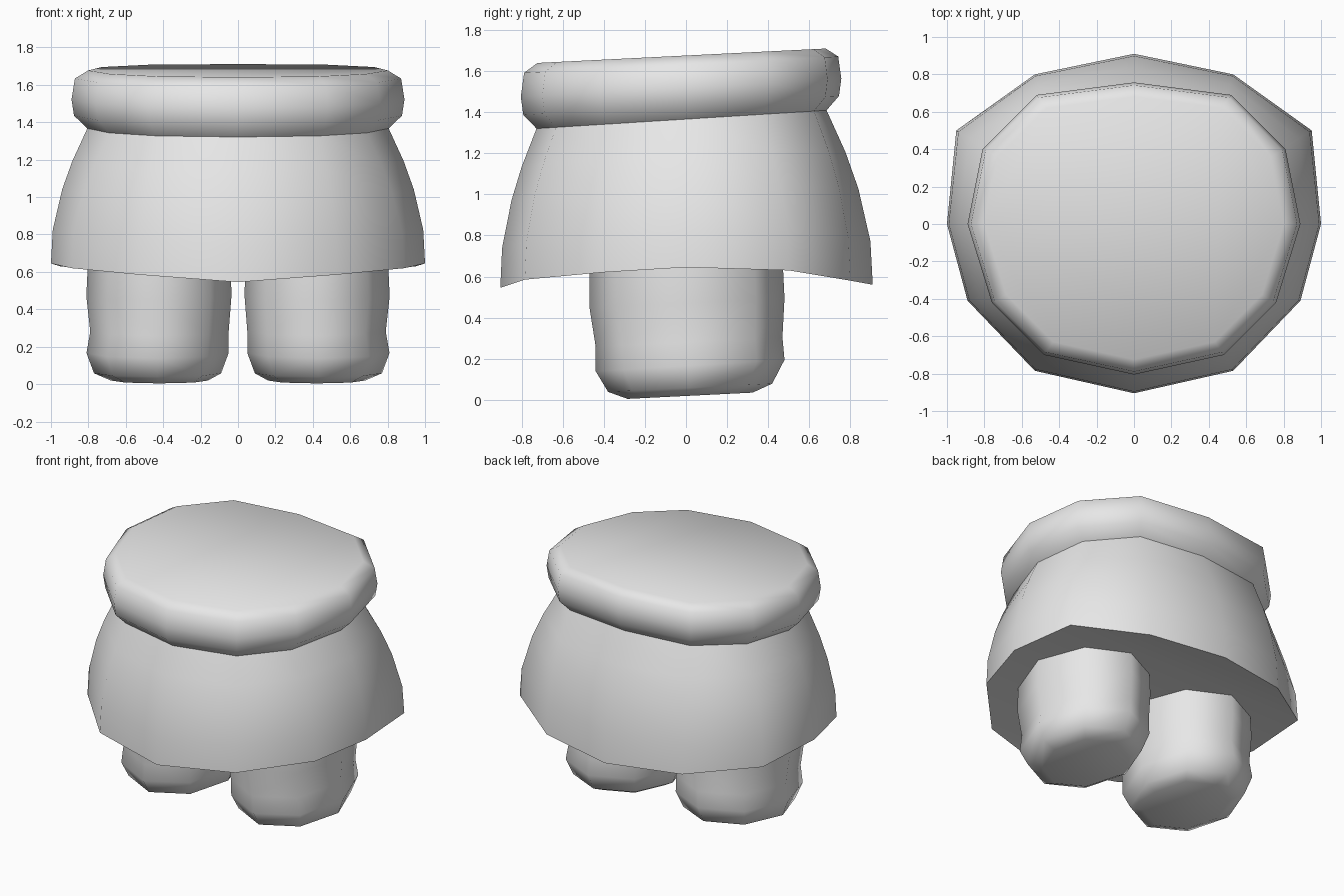
import bpy, bmesh
from math import cos, sin, pi, radians
from mathutils import Vector

cube = bpy.data.objects.get("Cube")
if cube:
    bpy.data.objects.remove(cube, do_unlink=True)

grey = bpy.data.materials.new("plain grey")
grey.use_nodes = True
grey.diffuse_color = (0.8, 0.8, 0.8, 1)
grey.node_tree.nodes["Principled BSDF"].inputs["Base Color"].default_value = (0.8, 0.8, 0.8, 1)


def mirrored(half):
    """Close a right-hand outline, listed back to front, into a full loop."""
    right = [Vector(p) for p in half]
    left = [Vector((-p.x, p.y, p.z)) for p in reversed(right[1:-1])]
    return right + left


def loft(name, rings, cap_start=None, cap_end=None):
    """Skin a list of rings; each cap is None, 'face' or 'strips' (left to right)."""
    bm = bmesh.new()
    loops = [[bm.verts.new(p) for p in ring] for ring in rings]
    n = len(loops[0])
    for a, b in zip(loops, loops[1:]):
        for i in range(n):
            j = (i + 1) % n
            bm.faces.new((a[i], a[j], b[j], b[i]))
    for loop, cap in ((loops[0], cap_start), (loops[-1], cap_end)):
        if cap == "face":
            bm.faces.new(loop)
        elif cap == "strips":
            for i in range(n // 2):
                quad = [loop[i], loop[i + 1], loop[n - i - 1], loop[-i]]
                bm.faces.new(list(dict.fromkeys(quad)))
    bmesh.ops.recalc_face_normals(bm, faces=bm.faces)
    mesh = bpy.data.meshes.new(name)
    bm.to_mesh(mesh)
    bm.free()
    mesh.materials.append(grey)
    obj = bpy.data.objects.new(name, mesh)
    bpy.context.collection.objects.link(obj)
    bpy.ops.object.select_all(action="DESELECT")
    obj.select_set(True)
    bpy.context.view_layer.objects.active = obj
    bpy.ops.object.shade_smooth_by_angle(angle=radians(60))
    return obj


# Outlines of the hem and of the waistband at its widest
hem = mirrored([(0, 0.91, 0.56), (0.53, 0.80, 0.58), (0.95, 0.50, 0.63), (1, 0, 0.645),
                (0.89, -0.41, 0.62), (0.53, -0.785, 0.585), (0, -0.905, 0.545)])
belt = mirrored([(0, 0.757, 0), (0.52, 0.69, 0), (0.81, 0.40, 0), (0.89, 0, 0),
                 (0.76, -0.42, 0), (0.48, -0.70, 0), (0, -0.805, 0)])


def belt_ring(scale, height):
    """Ring of the tilted waistband, height running 0 to 1."""
    ring = []
    for p in belt:
        x, y = p.x * scale, p.y * scale
        low, high = 1.367 + 0.063 * y, 1.677 + 0.05 * y
        ring.append(Vector((x, y, low + (high - low) * height)))
    return ring


# Skirt-shaped body, bulging between hem and waist
waist = belt_ring(0.905, 0)
body_rings = []
for inward, up in ((0, 0), (0.05, 0.25), (0.31, 0.55), (0.59, 0.76), (1, 1)):
    body_rings.append([Vector((h.x + (w.x - h.x) * inward, h.y + (w.y - h.y) * inward,
                               h.z + (w.z - h.z) * up)) for h, w in zip(hem, waist)])
loft("body", body_rings, cap_start="strips")

# Rounded waistband with a flat top
band_profile = ((0.905, 0), (0.985, 0.22), (1, 0.5), (0.98, 0.86), (0.9, 1))
loft("waistband", [belt_ring(s, h) for s, h in band_profile], cap_end="face")

# Eight-sided legs: height, half width, half depth, centre x, centre y, tilt
leg_profile = ((0.018, 0.26, 0.305, 0.42, 0.02, 0.05),
               (0.057, 0.34, 0.40, 0.43, 0.02, 0.05),
               (0.165, 0.38, 0.46, 0.43, 0.02, 0.06),
               (0.28, 0.37, 0.455, 0.42, 0.015, 0.05),
               (0.47, 0.388, 0.475, 0.423, 0.005, 0.05),
               (0.70, 0.38, 0.47, 0.42, 0, 0))
for side, name in ((1, "left_leg"), (-1, "right_leg")):
    rings = []
    for z, rx, ry, cx, cy, tilt in leg_profile:
        ring = []
        for k in range(8):
            a = k * pi / 4
            y = cy + ry * sin(a)
            ring.append(Vector((side * (cx + rx * cos(a)), y, z + tilt * y)))
        rings.append(ring)
    loft(name, rings, cap_start="face", cap_end="face")
